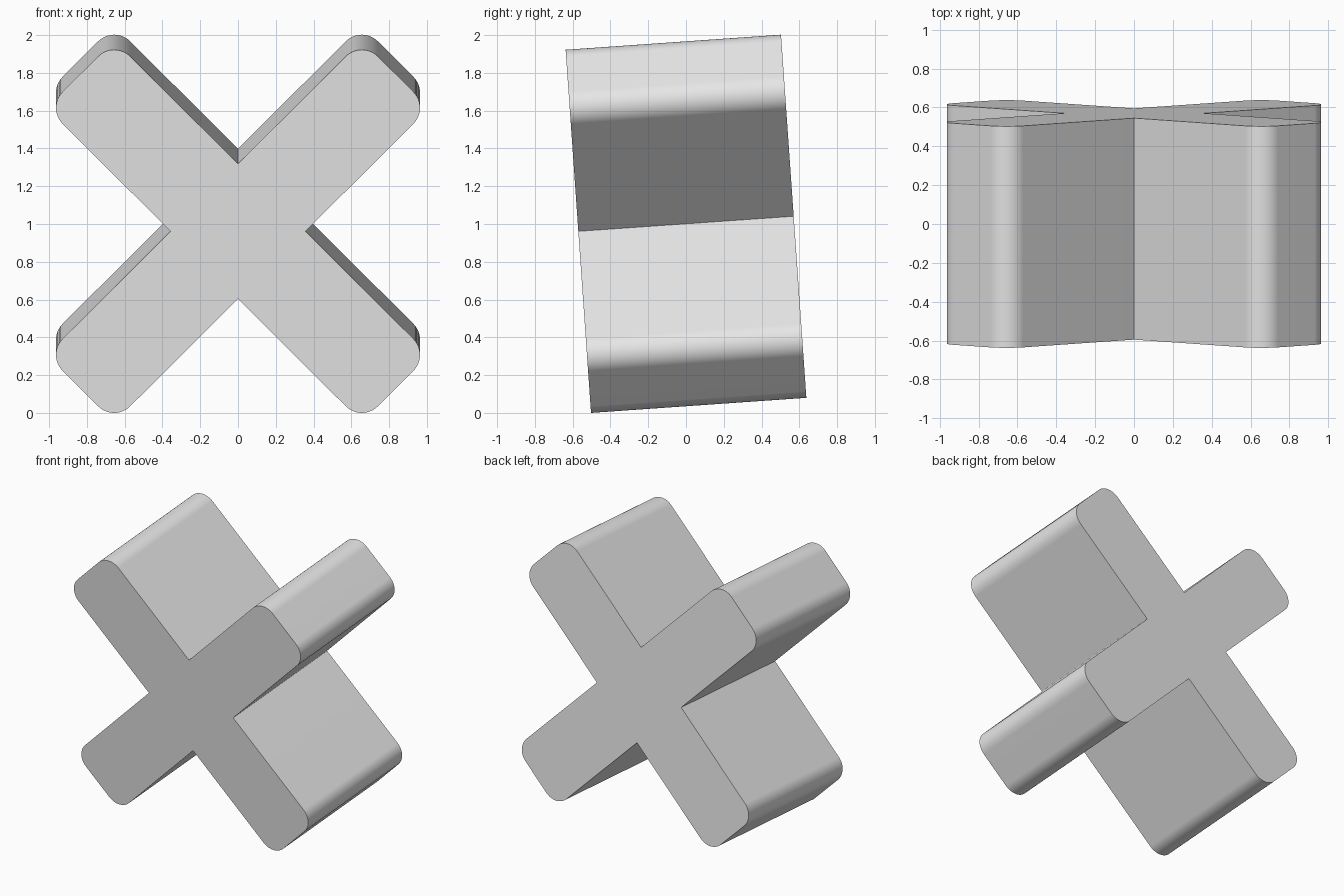
import bpy, bmesh
from math import radians, cos, sin, pi, sqrt
from mathutils import Matrix, Vector

cube = bpy.data.objects.get("Cube")
if cube:
    bpy.data.objects.remove(cube, do_unlink=True)

ARM_HALF_WIDTH = 0.253
ARM_LENGTH = 1.18
CORNER_RADIUS = 0.12
DEPTH = 1.143
TILT = radians(4)
STEPS = 12

# Plain grey material
grey = bpy.data.materials.new("light_grey")
grey.use_nodes = True
colour = (0.8, 0.8, 0.8, 1)
grey.diffuse_color = colour
grey.node_tree.nodes["Principled BSDF"].inputs["Base Color"].default_value = colour


def arm_outline():
    """One arm along +x: two rounded end corners, then the inner notch."""
    points = []
    for side in (-1, 1):
        centre = Vector((ARM_LENGTH - CORNER_RADIUS, side * (ARM_HALF_WIDTH - CORNER_RADIUS)))
        start = -pi / 2 if side < 0 else 0
        for i in range(STEPS + 1):
            a = start + i * pi / 2 / STEPS
            points.append(centre + CORNER_RADIUS * Vector((cos(a), sin(a))))
    points.append(Vector((ARM_HALF_WIDTH, ARM_HALF_WIDTH)))
    return points


# Cross profile: the arm outline turned to the four diagonals
bm = bmesh.new()
verts = []
for k in range(4):
    turn = Matrix.Rotation(pi / 4 + k * pi / 2, 2)
    for p in arm_outline():
        q = turn @ p
        verts.append(bm.verts.new((q.x, -DEPTH / 2, q.y)))
front = bm.faces.new(verts)

# Extrude to full depth, then lean the block backwards
extruded = bmesh.ops.extrude_face_region(bm, geom=[front], use_keep_orig=True)
moved = [v for v in extruded["geom"] if isinstance(v, bmesh.types.BMVert)]
bmesh.ops.translate(bm, verts=moved, vec=(0, DEPTH, 0))
bmesh.ops.recalc_face_normals(bm, faces=bm.faces)
bmesh.ops.rotate(bm, verts=bm.verts, matrix=Matrix.Rotation(TILT, 3, "X"))
lowest = min(v.co.z for v in bm.verts)
bmesh.ops.translate(bm, verts=bm.verts, vec=(0, 0, -lowest))

mesh = bpy.data.meshes.new("cross_block")
bm.to_mesh(mesh)
bm.free()
mesh.materials.append(grey)
block = bpy.data.objects.new("cross_block", mesh)
bpy.context.collection.objects.link(block)

# Smooth the rounded corners, keep the flats flat
bpy.ops.object.select_all(action="DESELECT")
block.select_set(True)
bpy.context.view_layer.objects.active = block
bpy.ops.object.shade_smooth_by_angle(angle=radians(30))
flats = block.modifiers.new("flat_sides", "WEIGHTED_NORMAL")
flats.keep_sharp = True
